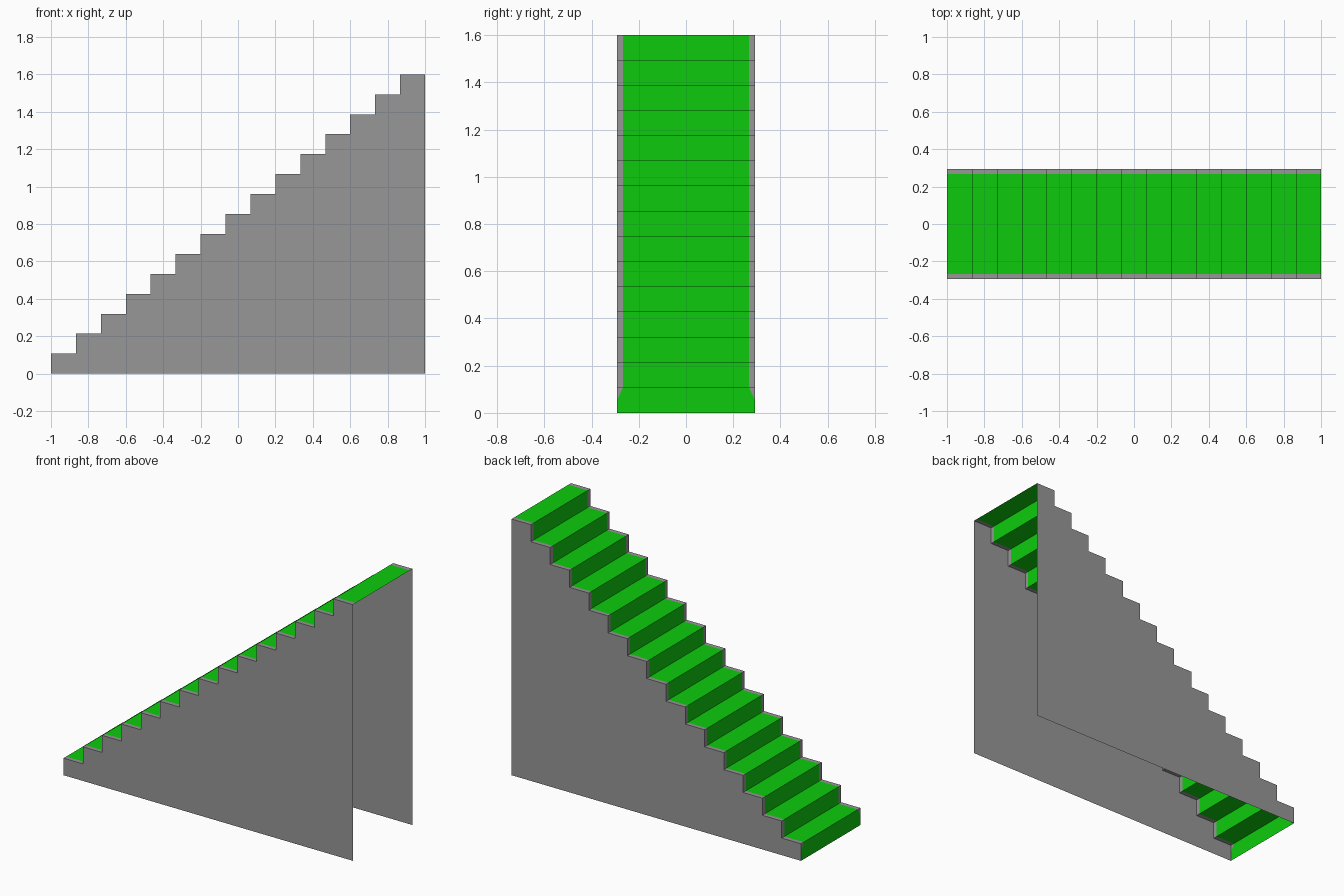
import bpy
import bmesh

cube = bpy.data.objects.get("Cube")
if cube:
    bpy.data.objects.remove(cube, do_unlink=True)

STEPS = 15
RUN = 2 / STEPS
RISE = 1.6 / STEPS
HALF = 0.293      # half width of the staircase
CARPET = 0.267    # half width of the green runner


def material(name, rgb):
    mat = bpy.data.materials.new(name)
    mat.use_nodes = True
    colour = (*rgb, 1)
    mat.diffuse_color = colour
    mat.node_tree.nodes["Principled BSDF"].inputs["Base Color"].default_value = colour
    return mat


grey = material("stone grey", (0.31, 0.31, 0.31))
green = material("carpet green", (0.004, 0.6, 0.004))


def sheet(name, polygons, mat):
    """Make one object from flat polygons, welding shared corners."""
    bm = bmesh.new()
    for points in polygons:
        bm.faces.new([bm.verts.new(p) for p in points])
    bmesh.ops.remove_doubles(bm, verts=bm.verts, dist=0.0001)
    mesh = bpy.data.meshes.new(name)
    bm.to_mesh(mesh)
    bm.free()
    mesh.materials.append(mat)
    obj = bpy.data.objects.new(name, mesh)
    bpy.context.collection.objects.link(obj)
    return obj


# Stepped profile from the foot of the stairs to the top landing
profile = [(-1, 0)]
for i in range(STEPS):
    x, z = -1 + i * RUN, (i + 1) * RISE
    profile += [(x, z), (x + RUN, z)]


def band(y0, y1, points):
    """Quads following the stepped profile between two widths."""
    return [[(a[0], y1, a[1]), (a[0], y0, a[1]), (b[0], y0, b[1]), (b[0], y1, b[1])]
            for a, b in zip(points, points[1:])]


# Green runner, flaring to full width on the lowest riser
flare = RISE / 2
lowest = [(-HALF, 0), (-HALF, flare), (-CARPET, RISE),
          (CARPET, RISE), (HALF, flare), (HALF, 0)]
runner = [[(-1, y, z) for y, z in reversed(lowest)]]
sheet("stair_runner", runner + band(-CARPET, CARPET, profile[1:]), green)

# Side walls and the narrow grey borders beside the runner
for side, label in ((-1, "right"), (1, "left")):
    wall = [(x, side * HALF, z) for x, z in profile + [(1, 0)]]
    if side < 0:
        wall.reverse()
    sheet(label + "_wall", [wall], grey)

    edges = sorted((side * CARPET, side * HALF))
    corner = [(-1, side * HALF, flare), (-1, side * HALF, RISE), (-1, side * CARPET, RISE)]
    if side < 0:
        corner.reverse()
    sheet(label + "_border", [corner] + band(*edges, profile[1:]), grey)
